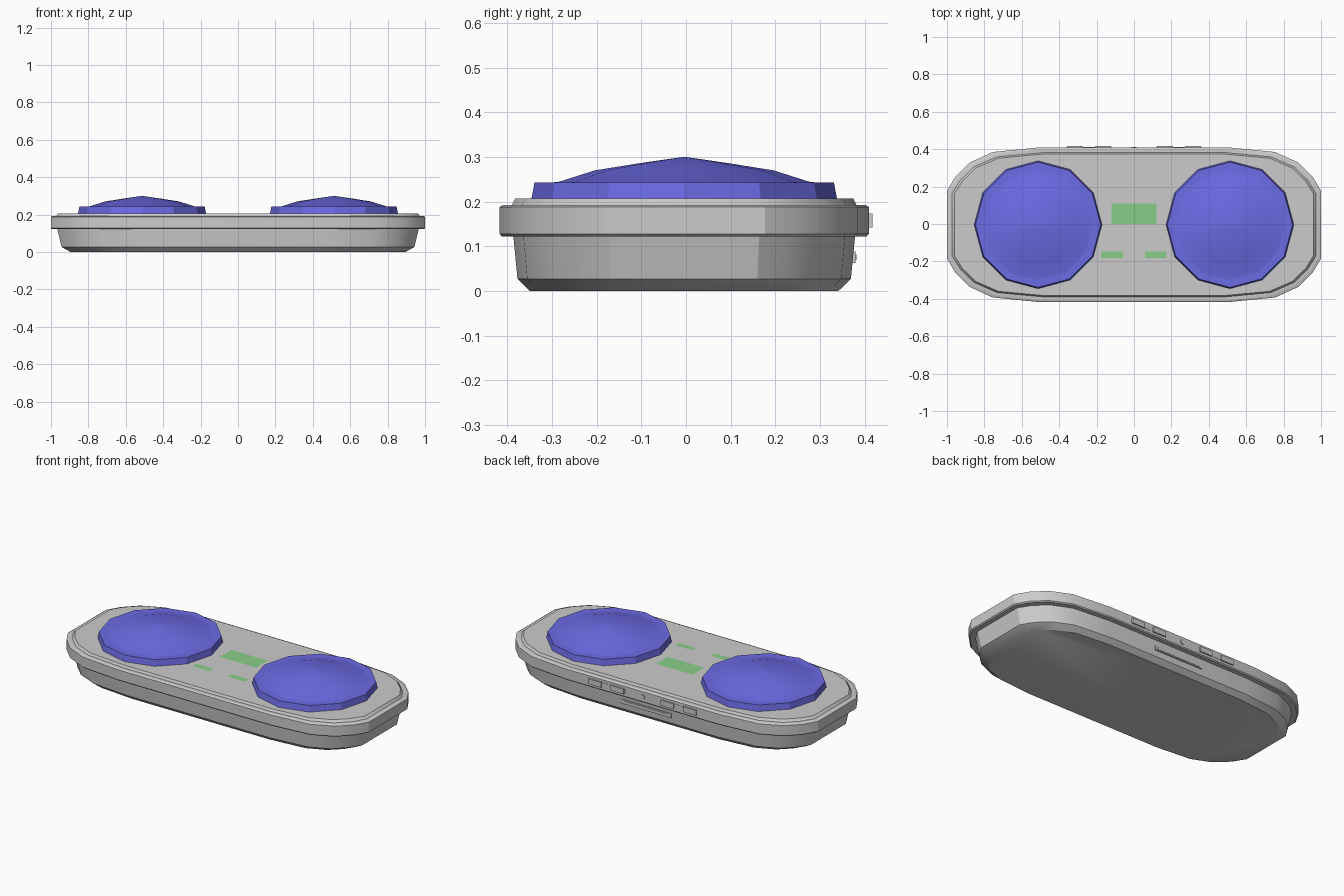
import bpy, bmesh, math

if "Cube" in bpy.data.objects:
    bpy.data.objects.remove(bpy.data.objects["Cube"])

CY = -0.004  # plan centre; rear ports stick out slightly


def material(name, rgb):
    m = bpy.data.materials.new(name)
    m.diffuse_color = (*rgb, 1)
    m.use_nodes = True
    m.node_tree.nodes["Principled BSDF"].inputs["Base Color"].default_value = m.diffuse_color
    return m


def finish(name, bm, mat=None, smooth=None):
    bmesh.ops.recalc_face_normals(bm, faces=bm.faces)
    me = bpy.data.meshes.new(name)
    bm.to_mesh(me)
    bm.free()
    ob = bpy.data.objects.new(name, me)
    bpy.context.collection.objects.link(ob)
    if mat:
        me.materials.append(mat)
    if smooth:
        bpy.ops.object.select_all(action='DESELECT')
        ob.select_set(True)
        bpy.context.view_layer.objects.active = ob
        bpy.ops.object.shade_smooth_by_angle(angle=math.radians(smooth))
    return ob


def loft(name, rings, mat=None, smooth=None):
    bm = bmesh.new()
    loops = [[bm.verts.new(p) for p in r] for r in rings]
    for a, b in zip(loops, loops[1:]):
        n = len(a)
        for i in range(n):
            bm.faces.new((a[i], a[(i + 1) % n], b[(i + 1) % n], b[i]))
    bm.faces.new(loops[0])
    bm.faces.new(loops[-1])
    return finish(name, bm, mat, smooth)


# Quarter of the rounded case outline, mirrored into a full loop
QUARTER = [(1, .18), (.955, .255), (.88, .33), (.755, .387), (.51, .411)]


def outline(hx, hy, z):
    q = [(x * hx, y / .411 * hy) for x, y in QUARTER]
    half = q + [(-x, y) for x, y in reversed(q)]
    full = half + [(-x, -y) for x, y in half]
    return [(x, y + CY, z) for x, y in full]


def box(name, x0, x1, y0, y1, z0, z1, mat=None):
    return loft(name, [[(x0, y0, z), (x1, y0, z), (x1, y1, z), (x0, y1, z)]
                       for z in (z0, z1)], mat)


def panel(name, x0, x1, y0, y1, z, mat):
    bm = bmesh.new()
    bm.faces.new([bm.verts.new(p) for p in
                  ((x0, y0, z), (x1, y0, z), (x1, y1, z), (x0, y1, z))])
    return finish(name, bm, mat)


blue = material("pad_blue", (.15, .145, .78))
green = material("display_green", (.25, .62, .25))

# Lower tub and upper lid of the case
loft("lower_case", [outline(*r) for r in
     ((.895, .345, 0), (.943, .373, .027), (.968, .383, .13))], smooth=30)
loft("upper_case", [outline(*r) for r in
     ((.993, .408, .122), (1, .413, .128), (1, .413, .188), (.99, .405, .193),
      (.972, .385, .193), (.96, .378, .207))], smooth=30)

# Two twelve-sided pads with a shallow dome
for side, cx in (("left", -.513), ("right", .513)):
    def ring(r, z):
        return [(cx + r * math.cos(i * math.pi / 6),
                 CY + r * math.sin(i * math.pi / 6), z) for i in range(12)]
    loft(side + "_pad_base", [ring(.343, .2), ring(.337, .225), ring(.335, .243)][::2], blue)
    loft(side + "_pad_dome", [ring(.325, .24), ring(.28, .2445), ring(.2, .27),
                              ring(.1, .286), ring(.003, .3)], blue, 40)

# Displays on the lid
panel("main_display", -.12, .12, 0, .11, .2085, green)
for side, s in (("left", -1), ("right", 1)):
    panel(side + "_small_display", min(s * .06, s * .175), max(s * .06, s * .175),
          -.182, -.146, .2085, green)

# Rear sockets in two pairs, each pair on a thin plate
for side, s in (("left", -1), ("right", 1)):
    box(side + "_socket_plate", s * .24 - .12, s * .24 + .12, .39, .4105, .145, .171)
    for i, cx in enumerate((.165, .315)):
        box(f"{side}_socket_{i + 1}", s * cx - .043, s * cx + .043,
            .39, .417, .142, .174)

# Round jack between the sockets
loft("rear_jack", [[(.014 * math.cos(i * math.pi / 4), y,
                     .157 + .014 * math.sin(i * math.pi / 4)) for i in range(8)]
                   for y in (.39, .413)])

# Long slot frame on the lower case, with an inner strip
box("rear_slot", -.165, .165, .35, .379, .063, .088)
box("rear_slot_strip", -.15, .15, .35, .381, .069, .082)
